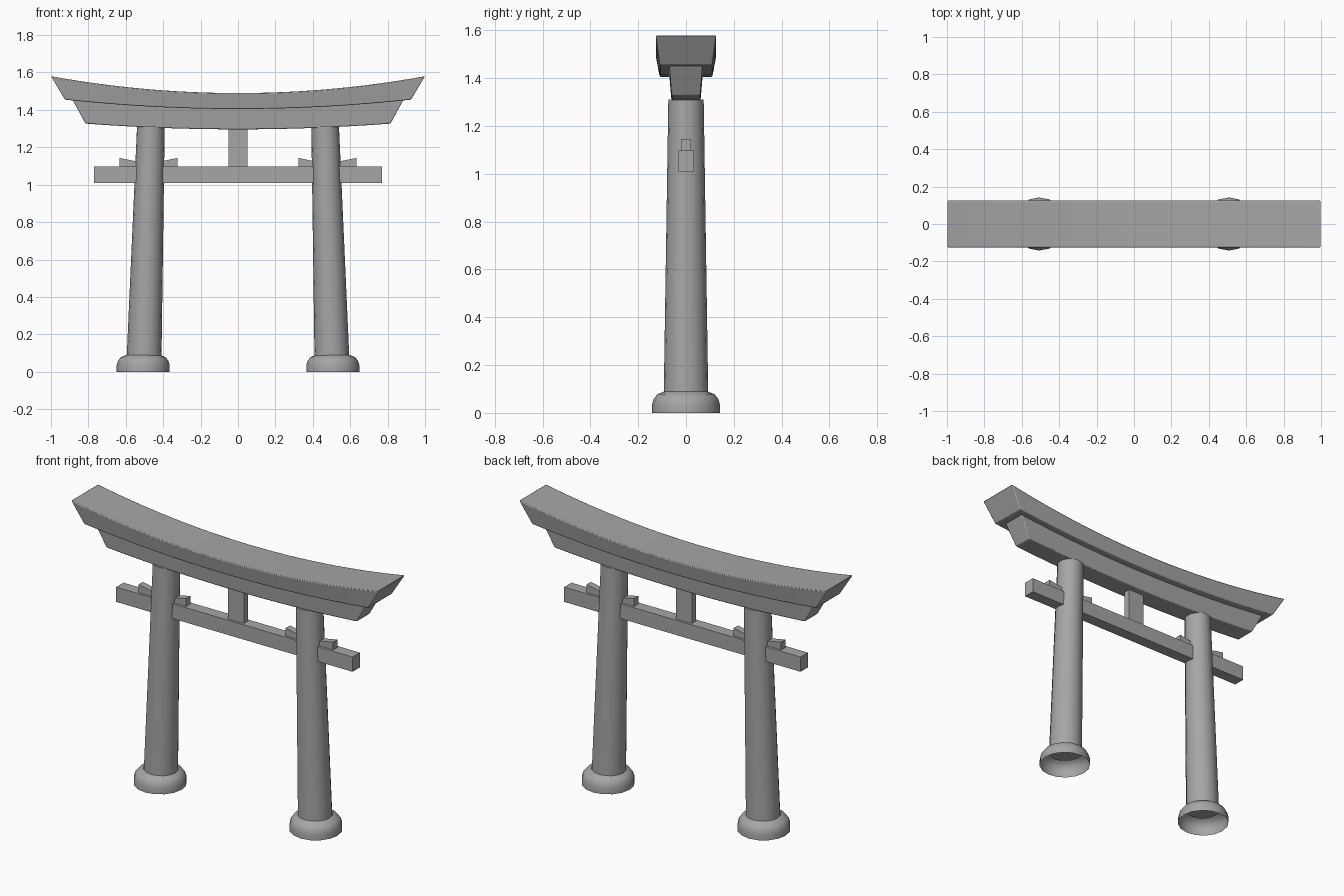
import bpy
import bmesh
import math
from mathutils import Vector

if "Cube" in bpy.data.objects:
    bpy.data.objects.remove(bpy.data.objects["Cube"], do_unlink=True)

# Single weathered grey finish
GREY = (0.38, 0.38, 0.38, 1)
stone = bpy.data.materials.new("stone_grey")
stone.use_nodes = True
stone.diffuse_color = GREY
stone.node_tree.nodes["Principled BSDF"].inputs["Base Color"].default_value = GREY


def loft(name, rings, cap_start=True, cap_end=True, bevel=0):
    """Skin a list of equal-length point rings into one object."""
    bm = bmesh.new()
    loops = [[bm.verts.new(p) for p in ring] for ring in rings]
    n = len(loops[0])
    for a, b in zip(loops, loops[1:]):
        for i in range(n):
            j = (i + 1) % n
            bm.faces.new((a[i], a[j], b[j], b[i]))
    if cap_start:
        bm.faces.new(loops[0][::-1])
    if cap_end:
        bm.faces.new(loops[-1])
    bmesh.ops.recalc_face_normals(bm, faces=bm.faces)
    mesh = bpy.data.meshes.new(name)
    bm.to_mesh(mesh)
    bm.free()
    mesh.materials.append(stone)
    obj = bpy.data.objects.new(name, mesh)
    bpy.context.collection.objects.link(obj)
    if bevel:
        mod = obj.modifiers.new("soft_edges", "BEVEL")
        mod.width = bevel
        mod.segments = 2
        mod.limit_method = "ANGLE"
        mod.angle_limit = math.radians(40)
    bpy.ops.object.select_all(action="DESELECT")
    obj.select_set(True)
    bpy.context.view_layer.objects.active = obj
    bpy.ops.object.shade_smooth_by_angle(angle=math.radians(32))
    return obj


def circle(x, z, r, sides=16):
    angles = [2 * math.pi * i / sides for i in range(sides)]
    return [Vector((x + r * math.cos(a), r * math.sin(a), z)) for a in angles]


def extrude_y(name, outline, half_depth):
    """Extrude an x-z outline symmetrically in depth."""
    return loft(name, [[(x, y, z) for x, z in outline] for y in (-half_depth, half_depth)])


def box(name, half_x, half_y, z0, z1):
    outline = [(-half_x, z0), (half_x, z0), (half_x, z1), (-half_x, z1)]
    return extrude_y(name, outline, half_y)


def curved_beam(name, top, bottom, segments=24):
    """Upswept beam; top and bottom are (half length, half depth, middle z, end z)."""
    rings = []
    for i in range(segments + 1):
        t = 2 * i / segments - 1
        ring = []
        for (length, depth, mid, end), sides in ((top, (-1, 1)), (bottom, (1, -1))):
            z = mid + (end - mid) * t * t
            ring += [(t * length, s * depth, z) for s in sides]
        rings.append(ring)
    return loft(name, rings, bevel=0.005)


# Roof beams
curved_beam("top_lintel", (1.0, 0.126, 1.49, 1.58), (0.925, 0.11, 1.405, 1.455))
curved_beam("lower_lintel", (0.888, 0.07, 1.415, 1.46), (0.815, 0.06, 1.296, 1.327))

# Tie beam and centre strut
box("tie_beam", 0.77, 0.034, 1.01, 1.097)
box("centre_strut", 0.052, 0.02, 1.09, 1.31)

# Leaning pillars, open hollow bases and wedge pairs
BASE_PROFILE = [(0.142, 0), (0.142, 0.035), (0.135, 0.058), (0.12, 0.078), (0.09, 0.09)]
for side, label in ((1, "left"), (-1, "right")):
    loft(label + "_pillar", [circle(side * 0.502, 0.08, 0.093),
                             circle(side * 0.466, 1.31, 0.074)])
    loft(label + "_base", [circle(side * 0.507, z, r) for r, z in BASE_PROFILE],
         cap_start=False, cap_end=False)
    for tip, root, place in ((0.634, 0.5, "outer"), (0.324, 0.45, "inner")):
        outline = [(side * tip, 1.09), (side * tip, 1.143),
                   (side * root, 1.117), (side * root, 1.09)]
        extrude_y(label + "_" + place + "_wedge", outline, 0.02)
